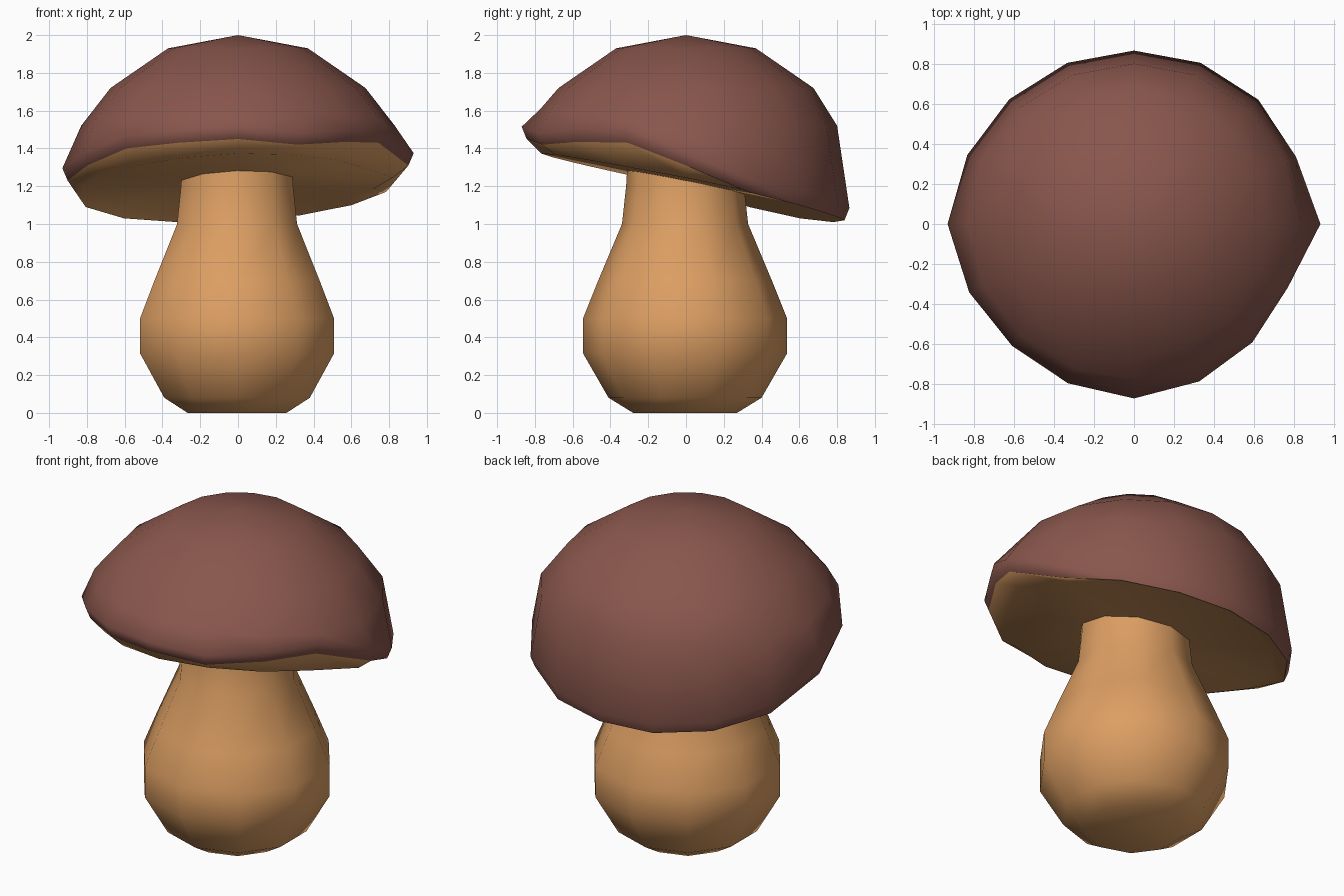
import bpy, bmesh, math
from mathutils import Vector

if "Cube" in bpy.data.objects:
    bpy.data.objects.remove(bpy.data.objects["Cube"])


def material(name, rgb):
    m = bpy.data.materials.new(name)
    m.diffuse_color = (*rgb, 1)
    m.use_nodes = True
    m.node_tree.nodes["Principled BSDF"].inputs["Base Color"].default_value = m.diffuse_color
    return m


tan = material("tan flesh", (0.72, 0.345, 0.125))
brown = material("red brown cap", (0.25, 0.094, 0.073))


def skin(name, rings, mats, start=None, end=None, mat_rule=lambda i: 0):
    """Bridge equal-sized rings of points, closing each end with a fan or an n-gon."""
    bm = bmesh.new()
    loops = [[bm.verts.new(p) for p in r] for r in rings]
    n = len(loops[0])

    def cap(loop, tip, idx):
        if tip is None:
            bm.faces.new(loop).material_index = idx
        else:
            c = bm.verts.new(tip)
            for j in range(n):
                bm.faces.new((loop[j], loop[(j + 1) % n], c)).material_index = idx

    for i in range(len(loops) - 1):
        a, b = loops[i], loops[i + 1]
        for j in range(n):
            k = (j + 1) % n
            bm.faces.new((a[j], a[k], b[k], b[j])).material_index = mat_rule(i)
    cap(loops[0], start, mat_rule(0))
    cap(loops[-1], end, mat_rule(len(loops) - 2))
    bmesh.ops.recalc_face_normals(bm, faces=bm.faces)
    me = bpy.data.meshes.new(name)
    bm.to_mesh(me)
    bm.free()
    for m in mats:
        me.materials.append(m)
    ob = bpy.data.objects.new(name, me)
    bpy.context.collection.objects.link(ob)
    bpy.ops.object.select_all(action='DESELECT')
    ob.select_set(True)
    bpy.context.view_layer.objects.active = ob
    bpy.ops.object.shade_smooth_by_angle(angle=math.radians(60))
    return ob


# Bulbous ten-sided stem
profile = [(0.275, 0), (0.405, 0.08), (0.54, 0.315), (0.54, 0.5),
           (0.46, 0.7), (0.334, 1.0), (0.312, 1.2), (0.305, 1.32)]
stem_rings = [[(r * math.cos(math.radians(36 * j - 90)) - 0.005,
                r * math.sin(math.radians(36 * j - 90)) - 0.005, z) for j in range(10)]
              for r, z in profile]
skin("stem", stem_rings, [tan])

# Wavy rim of the cap, counter-clockwise from the right side
rim_r = [0.93, 0.875, 0.877, 0.87, 0.865, 0.87, 0.88, 0.90,
         0.93, 0.89, 0.86, 0.86, 0.87, 0.85, 0.835, 0.83]
rim_z = [1.31, 1.17, 1.10, 1.045, 1.02, 1.01, 1.03, 1.09,
         1.23, 1.31, 1.40, 1.43, 1.45, 1.42, 1.435, 1.43]
angles = [math.radians(22.5 * j) for j in range(16)]


def ring(r_of, z_of):
    pts = []
    for j, a in enumerate(angles):
        r = r_of(j, a)
        x, y = r * math.cos(a), r * math.sin(a)
        pts.append((x, y, z_of(j, a, x, y)))
    return pts


# Cap rings: dome, shoulder, outer rim, lower lip, underside
cap_rings = [
    ring(lambda j, a: 0.37, lambda j, a, x, y: 1.93),
    ring(lambda j, a: 0.675, lambda j, a, x, y: 1.72),
    ring(lambda j, a: 0.80 + 0.03 * math.cos(a) ** 2 - 0.03 * max(0, -math.sin(a)),
         lambda j, a, x, y: 1.52 + 0.09 * max(0, -math.sin(a))),
    ring(lambda j, a: rim_r[j], lambda j, a, x, y: rim_z[j] + 0.065),
    ring(lambda j, a: rim_r[j] * 0.97, lambda j, a, x, y: rim_z[j]),
    ring(lambda j, a: rim_r[j] * 0.88, lambda j, a, x, y: 1.22 - 0.2 * y + 0.03 * x),
]
skin("cap", cap_rings, [brown, tan], start=(0, 0, 2.0), end=(0, 0, 1.22),
     mat_rule=lambda i: 1 if i >= 4 else 0)
